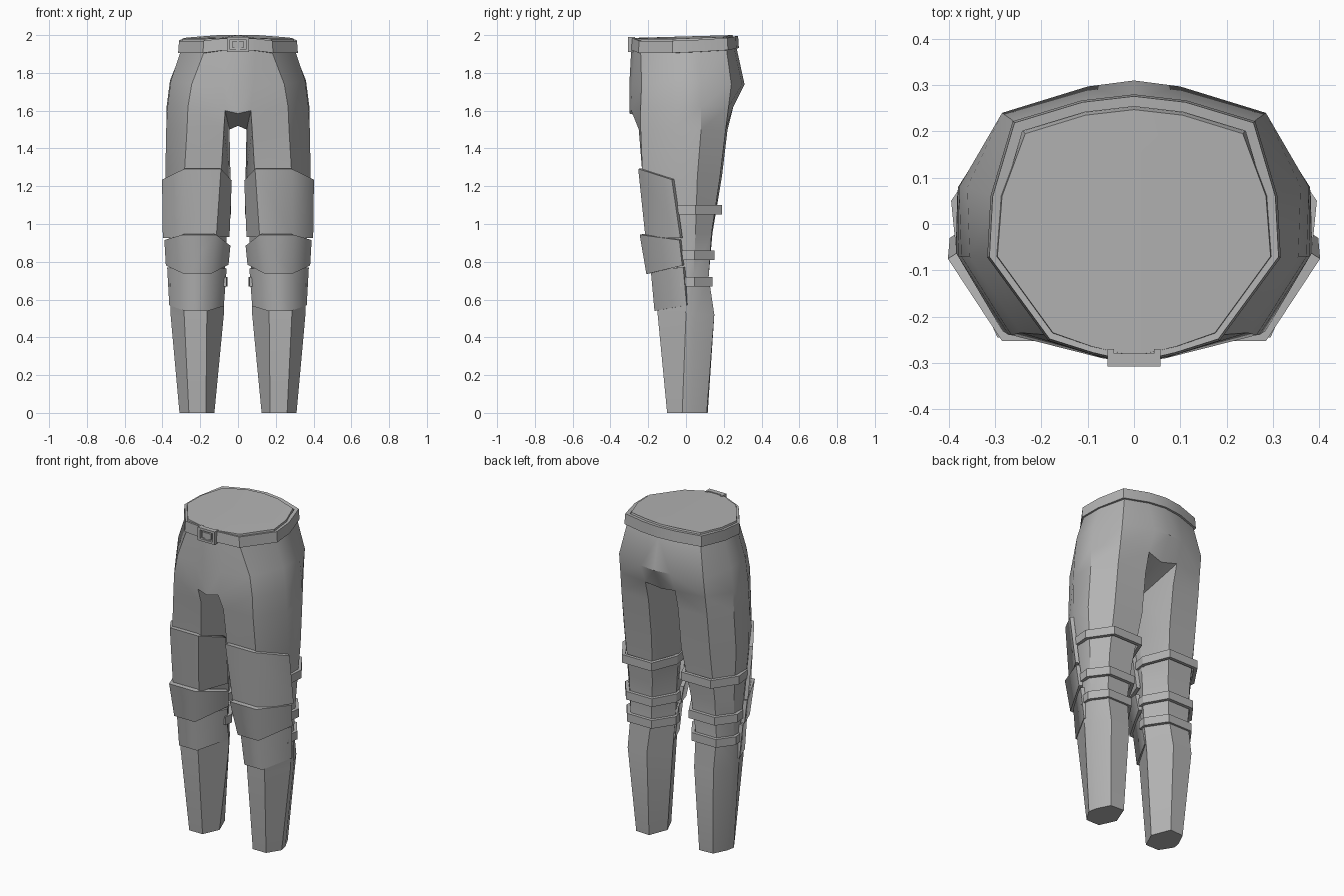
import bpy, bmesh

grey = bpy.data.materials.new("plain_grey")
grey.diffuse_color = (0.45, 0.45, 0.45, 1)


def finish(name, verts, faces, angle, mirror=True, thick=0, recalc=False):
    me = bpy.data.meshes.new(name)
    me.from_pydata(verts, [], faces)
    if recalc:
        bm = bmesh.new()
        bm.from_mesh(me)
        bmesh.ops.recalc_face_normals(bm, faces=bm.faces)
        bm.to_mesh(me)
        bm.free()
    me.materials.append(grey)
    ob = bpy.data.objects.new(name, me)
    bpy.context.collection.objects.link(ob)
    if mirror:
        m = ob.modifiers.new("mirror", 'MIRROR')
        m.use_clip = True
    if thick:
        s = ob.modifiers.new("thickness", 'SOLIDIFY')
        s.thickness = thick
        s.offset = -1
        s.use_even_offset = True
    bpy.ops.object.select_all(action='DESELECT')
    ob.select_set(True)
    bpy.context.view_layer.objects.active = ob
    bpy.ops.object.convert(target='MESH')
    bpy.ops.object.shade_smooth_by_angle(angle=angle)
    return ob


def strip(name, top, bottom, thick, angle):
    """Curved plate between a top and a bottom outline, thickened inwards."""
    n = len(top)
    faces = [(i, n + i, n + i + 1, i + 1) for i in range(n - 1)]
    return finish(name, top + bottom, faces, angle, thick=thick)


# Trousers, one half: leg rings run front-inner, front-outer, side, side,
# back-outer, back-inner, inner
legs = [
    (0.00, [(.17, -.10), (.26, -.10), (.31, -.02), (.30, .03), (.26, .11), (.17, .115), (.125, 0)]),
    (0.52, [(.165, -.15), (.285, -.15), (.357, 0), (.345, .05), (.29, .15), (.16, .15), (.075, .02)]),
    (0.72, [(.15, -.15), (.29, -.15), (.355, -.03), (.35, .04), (.29, .12), (.15, .12), (.07, 0)]),
    (0.95, [(.13, -.18), (.29, -.18), (.365, -.04), (.36, .05), (.29, .135), (.13, .14), (.06, 0)]),
    (1.25, [(.09, -.23), (.285, -.23), (.385, -.06), (.382, .06), (.29, .18), (.10, .19), (.04, 0)]),
    (1.50, [(.075, -.25), (.27, -.24), (.38, -.07), (.38, .08), (.29, .21), (.10, .22), (.045, 0)]),
]
# Hip rings run from the front centre to the back centre
hips = [
    [(0, -.30, 1.585), (.068, -.29, 1.60), (.265, -.24, 1.62), (.373, -.07, 1.62),
     (.378, .08, 1.62), (.287, .225, 1.62), (.10, .25, 1.62), (0, .235, 1.60)],
    [(0, -.30, 1.74), (.08, -.285, 1.74), (.245, -.235, 1.74), (.355, -.07, 1.76),
     (.36, .08, 1.76), (.285, .24, 1.74), (.10, .297, 1.74), (0, .31, 1.74)],
    [(0, -.29, 1.92), (.09, -.27, 1.92), (.18, -.24, 1.91), (.305, -.07, 1.91),
     (.30, .06, 1.91), (.25, .215, 1.92), (.11, .255, 1.93), (0, .268, 1.93)],
    [(0, -.285, 1.985), (.09, -.265, 1.985), (.175, -.235, 1.98), (.295, -.07, 1.98),
     (.285, .06, 1.985), (.235, .195, 1.99), (.105, .235, 2.0), (0, .247, 2.0)],
]
verts, faces = [], []
for z, ring in legs:
    verts += [(x, y, z) for x, y in ring]
for r in range(len(legs) - 1):
    for i in range(7):
        j, a, b = (i + 1) % 7, r * 7, r * 7 + 7
        faces.append((a + i, a + j, b + j, b + i))
faces.append(tuple(range(6, -1, -1)))          # hem
leg = (len(legs) - 1) * 7
h = len(verts)
for ring in hips:
    verts += ring
for r in range(len(hips) - 1):
    for i in range(7):
        a = h + r * 8 + i
        faces.append((a, a + 1, a + 9, a + 8))
for i in range(5):
    faces.append((leg + i, leg + i + 1, h + i + 2, h + i + 1))
# Crotch
inner, under = leg + 6, len(verts)
verts.append((0, 0, 1.52))
faces += [(inner, leg, h + 1), (inner, h + 1, h, under),
          (inner, h + 6, leg + 5), (inner, under, h + 7, h + 6)]
# Waist cap
faces.append(tuple(h + 24 + i for i in range(8)))
finish("trousers", verts, faces, 0.6, recalc=True)

# Belt
belt = [(0, -.303, 1.955), (.09, -.282, 1.952), (.185, -.252, 1.94), (.317, -.072, 1.94),
        (.31, .06, 1.945), (.262, .222, 1.955), (.113, .267, 1.963), (0, .28, 1.965)]
strip("belt", [(x * .985, y * .985, z + .03) for x, y, z in belt],
      [(x, y, z - .034) for x, y, z in belt], .022, 0.5)


# Buckle
def box(name, x0, x1, y0, y1, z0, z1):
    v = [(x, y, z) for x in (x0, x1) for y in (y0, y1) for z in (z0, z1)]
    f = [(0, 1, 3, 2), (4, 6, 7, 5), (0, 4, 5, 1), (2, 3, 7, 6), (0, 2, 6, 4), (1, 5, 7, 3)]
    finish(name, v, f, 0.5, mirror=False, recalc=True)


for s, side in ((-1, "left"), (1, "right")):
    box("buckle_" + side, *sorted((s * .043, s * .057)), -.308, -.27, 1.91, 1.99)
box("buckle_top", -.043, .043, -.308, -.28, 1.976, 1.99)
box("buckle_bottom", -.043, .043, -.308, -.28, 1.91, 1.924)
box("buckle_plate", -.03, .03, -.306, -.28, 1.932, 1.968)

# Leg guards, inner edge to outer edge
strip("thigh_guards",
      [(.033, -.07, 1.23), (.09, -.253, 1.292), (.285, -.253, 1.292), (.402, -.075, 1.235)],
      [(.045, -.03, .93), (.115, -.215, .93), (.29, -.215, .93), (.398, -.03, .925)], .022, 1.15)
strip("knee_guards",
      [(.04, -.035, .885), (.115, -.245, .943), (.295, -.245, .943), (.39, -.035, .915)],
      [(.05, -.02, .785), (.145, -.21, .735), (.285, -.21, .735), (.382, -.02, .78)], .022, 1.15)
strip("shin_guards",
      [(.06, -.015, .765), (.145, -.187, .76), (.285, -.187, .76), (.375, -.015, .77)],
      [(.075, .003, .565), (.16, -.167, .54), (.282, -.167, .54), (.364, .003, .57)], .022, 1.15)

# Straps behind each leg, outer edge to inner edge
straps = {
    "thigh_straps": (1.05, 1.10, [(.385, -.05), (.395, .05), (.30, .19), (.10, .19), (.037, .03), (.05, -.05)]),
    "knee_straps": (.81, .86, [(.37, -.04), (.38, .045), (.30, .152), (.125, .152), (.05, .02), (.055, -.04)]),
    "calf_straps": (.67, .72, [(.36, -.03), (.37, .045), (.30, .14), (.135, .14), (.055, .02), (.062, -.03)]),
}
for name, (z0, z1, path) in straps.items():
    strip(name, [(x, y, z1) for x, y in path], [(x, y, z0) for x, y in path], .02, 0.5)
